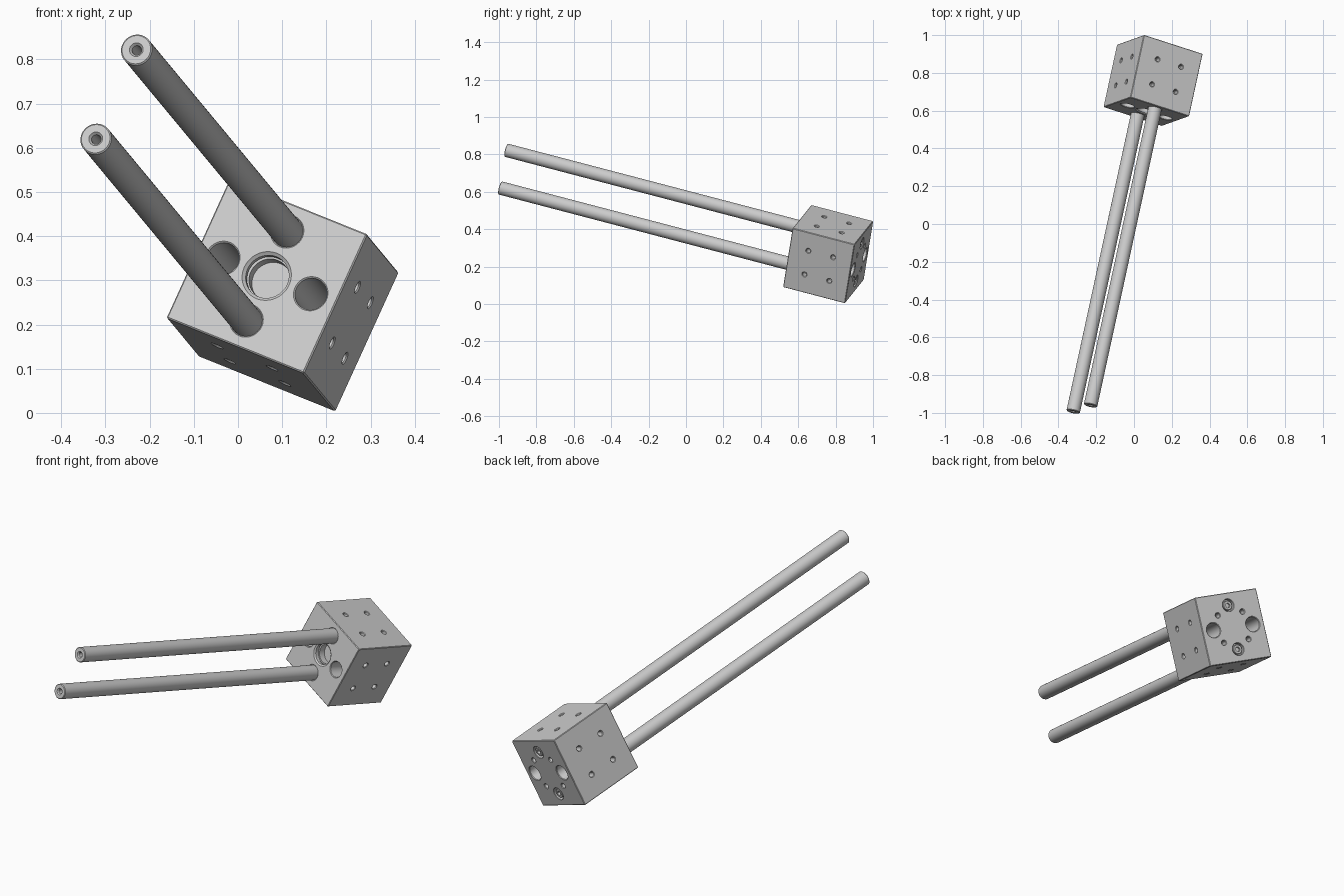
import bpy, bmesh, math
from mathutils import Vector, Matrix

if "Cube" in bpy.data.objects:
    bpy.data.objects.remove(bpy.data.objects["Cube"])

# Block frame: width, depth (towards the back) and height directions
U = Vector((0.31, -0.10, -0.125)).normalized()
W = Vector((0.073, 0.33, -0.087))
W = (W - U * W.dot(U)).normalized()
V = U.cross(W)
FRAME = Matrix.Translation((0.101, 0.76, 0.2665)) @ Matrix((U, W, V)).transposed().to_4x4()

SIDE = 0.35
H = SIDE / 2
ROD_R = 0.036
ROD_OUT = 1.66
PITCH = 0.112     # distance of rods and bores from the centre
GRID = 0.07       # half spacing of the screw holes

steel = bpy.data.materials.new("grey steel")
steel.use_nodes = True
GREY = (0.6, 0.6, 0.6, 1)
steel.diffuse_color = GREY
steel.node_tree.nodes["Principled BSDF"].inputs["Base Color"].default_value = GREY


def lathe(bm, profile, origin, axis, sides=40):
    """Turn (radius, distance) points around an axis; both ends lie on the axis."""
    rot = Vector((0, 0, 1)).rotation_difference(Vector(axis)).to_matrix()
    rings = []
    for r, t in profile:
        n = sides if r else 1
        rings.append([bm.verts.new(Vector(origin) + rot @ Vector(
            (r * math.cos(math.tau * i / sides), r * math.sin(math.tau * i / sides), t)))
            for i in range(n)])
    for a, b in zip(rings, rings[1:]):
        for i in range(sides):
            j = (i + 1) % sides
            loop = [a[i % len(a)], a[j % len(a)], b[j % len(b)], b[i % len(b)]]
            bm.faces.new(list(dict.fromkeys(loop)))


def make(name, bm):
    bmesh.ops.recalc_face_normals(bm, faces=bm.faces)
    mesh = bpy.data.meshes.new(name)
    bm.to_mesh(mesh)
    bm.free()
    mesh.materials.append(steel)
    ob = bpy.data.objects.new(name, mesh)
    bpy.context.collection.objects.link(ob)
    ob.matrix_world = FRAME
    return ob


def select(ob):
    bpy.ops.object.select_all(action="DESELECT")
    ob.select_set(True)
    bpy.context.view_layer.objects.active = ob


def cut(ob, cutter_bm):
    cutter = make("cutter", cutter_bm)
    cutter.hide_render = True
    bpy.context.view_layer.update()
    mod = ob.modifiers.new("cut", "BOOLEAN")
    mod.operation, mod.solver, mod.object = "DIFFERENCE", "EXACT", cutter
    select(ob)
    bpy.ops.object.modifier_apply(modifier=mod.name)
    bpy.data.objects.remove(cutter)


def finish(ob):
    select(ob)
    bpy.ops.object.shade_smooth_by_angle(angle=math.radians(30))


def hole(r, depth, chamfer):
    """Blind hole profile with a chamfered mouth."""
    return [(0, -0.01), (r + chamfer + 0.01, -0.01), (r, chamfer), (r, depth), (0, depth)]


# Block with finely broken edges
bm = bmesh.new()
bmesh.ops.create_cube(bm, size=SIDE)
bmesh.ops.bevel(bm, geom=bm.edges[:], offset=0.003, segments=1, affect="EDGES")
block = make("block", bm)

cutters = bmesh.new()
X, Y, Z = (Vector(v) for v in ((1, 0, 0), (0, 1, 0), (0, 0, 1)))
signs = (-1, 1)

# Four screw holes on each side face and on the back
for n, other, around in ((X, Z, Y), (-X, Z, Y), (Z, X, Y), (-Z, X, Y), (Y, X, Z)):
    for a in signs:
        for b in signs:
            lathe(cutters, hole(0.012, 0.04, 0.003),
                  n * H + other * a * GRID + around * b * GRID, -n, 20)

for s in signs:
    # Through bores, chamfered at both ends
    r, c = 0.037, 0.003
    lathe(cutters, [(0, -0.01), (r + c + 0.01, -0.01), (r, c), (r, SIDE - c),
                    (r + c + 0.01, SIDE + 0.01), (0, SIDE + 0.01)],
          X * s * PITCH - Y * H, Y)
    # Chamfer around each rod and screw recess behind it
    lathe(cutters, hole(ROD_R + 0.001, 0.004, 0.002), Z * s * PITCH - Y * H, Y)
    lathe(cutters, hole(0.031, 0.02, 0.002), Z * s * PITCH + Y * H, -Y)

# Stepped blind bore with a retaining groove in the front
lathe(cutters, [(0, -0.01), (0.067, -0.01), (0.055, 0.002), (0.050, 0.006), (0.050, 0.02),
                (0.054, 0.02), (0.054, 0.028), (0.047, 0.028), (0.047, 0.06), (0, 0.06)],
      -Y * H, Y, 56)
cut(block, cutters)
finish(block)

for s, word in zip(signs, ("lower", "upper")):
    # Guide rod with a tapped front end
    bm = bmesh.new()
    lathe(bm, [(0, 0.08), (0.011, 0.08), (0.011, 0.006), (0.016, 0), (ROD_R - 0.003, 0),
               (ROD_R, 0.003), (ROD_R, ROD_OUT + 0.3), (0, ROD_OUT + 0.3)],
          Z * s * PITCH - Y * (H + ROD_OUT), Y, 48)
    finish(make(word + "_rod", bm))

    # Socket screw holding the rod from the back
    bm = bmesh.new()
    lathe(bm, [(0, 0.004), (0.022, 0.004), (0.024, 0.006), (0.024, 0.03), (0, 0.03)],
          Z * s * PITCH + Y * H, -Y)
    screw = make(word + "_screw", bm)
    socket = bmesh.new()
    lathe(socket, [(0, -0.01), (0.013, -0.01), (0.013, 0.016), (0, 0.016)],
          Z * s * PITCH + Y * H, -Y, 6)
    cut(screw, socket)
    finish(screw)
